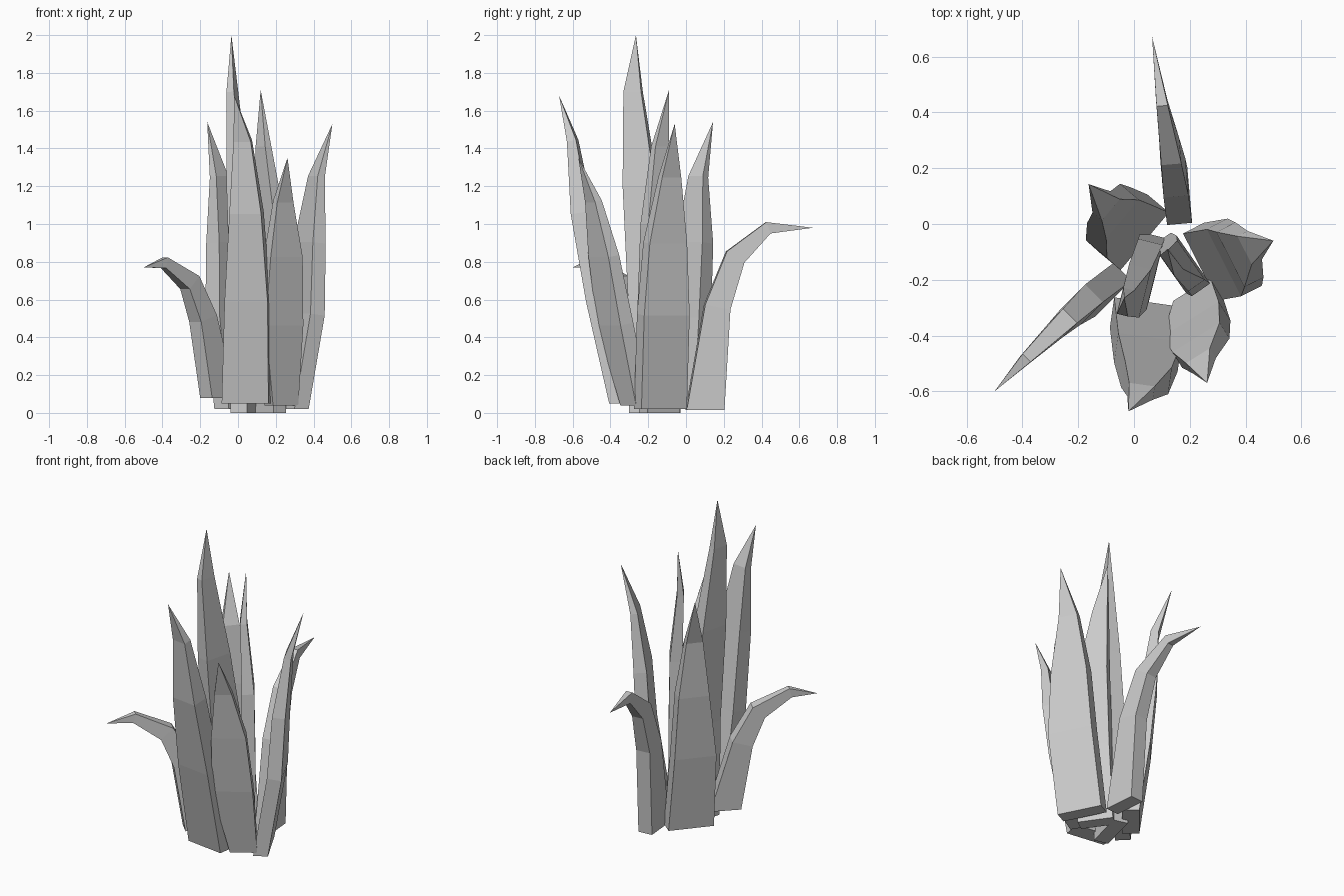
import bpy, bmesh, math
from mathutils import Vector

if "Cube" in bpy.data.objects:
    bpy.data.objects.remove(bpy.data.objects["Cube"])

# width and thickness factors along a blade
WIDE = ((1, 1), (1, 1), (.82, .9), (.42, .5))
SLIM = ((1, 1), (.92, 1), (.68, .9), (.37, .45))
BULGED = ((.75, 1), (1.12, .95), (.95, .8), (.48, .5))
BENT = ((1, 1), (1, .68), (.8, .55), (.45, .32))


def leaf(name, yaw, width, thick, path, taper=WIDE):
    """Four-sided blade swept along a path, ending in a point."""
    a = math.radians(yaw)
    side = Vector((-math.sin(a), math.cos(a), 0))
    pts = [Vector(p) for p in path]
    bm = bmesh.new()
    rings = []
    for i, (fw, ft) in enumerate(taper):
        tangent = Vector((0, 0, 1)) if i == 0 else pts[i + 1] - pts[i - 1]
        out = side.cross(tangent).normalized()
        hw, ht = side * width * fw / 2, out * thick * ft / 2
        rings.append([bm.verts.new(pts[i] + s * hw + t * ht)
                      for s, t in ((-1, -1), (1, -1), (1, 1), (-1, 1))])
    tip = bm.verts.new(pts[-1])
    bm.faces.new(rings[0])
    for lo, hi in zip(rings, rings[1:]):
        for j in range(4):
            k = (j + 1) % 4
            bm.faces.new((lo[j], lo[k], hi[k], hi[j]))
    for j in range(4):
        bm.faces.new((rings[-1][j], rings[-1][(j + 1) % 4], tip))
    bmesh.ops.recalc_face_normals(bm, faces=bm.faces)
    mesh = bpy.data.meshes.new(name)
    bm.to_mesh(mesh)
    bm.free()
    ob = bpy.data.objects.new(name, mesh)
    bpy.context.collection.objects.link(ob)
    return ob


# Upright inner leaves
leaf("tall_leaf", 166, .26, .09,
     [(.035, -.165, 0), (.03, -.18, .6), (0, -.24, 1.2), (-.03, -.28, 1.7), (-.035, -.265, 2)], SLIM)
leaf("inner_leaf", 35, .21, .08,
     [(.16, -.14, 0), (.18, -.15, .5), (.175, -.15, 1.0), (.135, -.137, 1.41), (.12, -.09, 1.71)])

# Broad outer leaves
leaf("front_leaf", -98, .25, .11,
     [(.045, -.335, .05), (.05, -.46, .6), (.045, -.55, 1.06), (.025, -.6, 1.44), (-.02, -.672, 1.68)], SLIM)
leaf("front_right_leaf", -58, .21, .085,
     [(.23, -.27, .04), (.225, -.375, .47), (.24, -.435, .83), (.24, -.49, 1.12), (.262, -.57, 1.35)], BULGED)
leaf("right_leaf", 27, .27, .085,
     [(.275, -.135, .02), (.36, -.12, .52), (.38, -.11, .9), (.415, -.085, 1.25), (.5, -.06, 1.53)])
leaf("back_left_leaf", 140, .27, .1,
     [(0, -.03, .02), (-.055, .005, .5), (-.075, .045, .9), (-.1, .065, 1.25), (-.163, .143, 1.54)], SLIM)

# Drooping leaves
leaf("back_bent_leaf", 95, .09, .2,
     [(.155, .1, .015), (.145, .165, .56), (.13, .26, .825), (.1, .435, .98), (.065, .672, .98)], BENT)
leaf("left_bent_leaf", 225, .09, .18,
     [(-.105, -.235, .08), (-.185, -.29, .5), (-.255, -.355, .69), (-.39, -.485, .795), (-.5, -.6, .77)], BENT)
